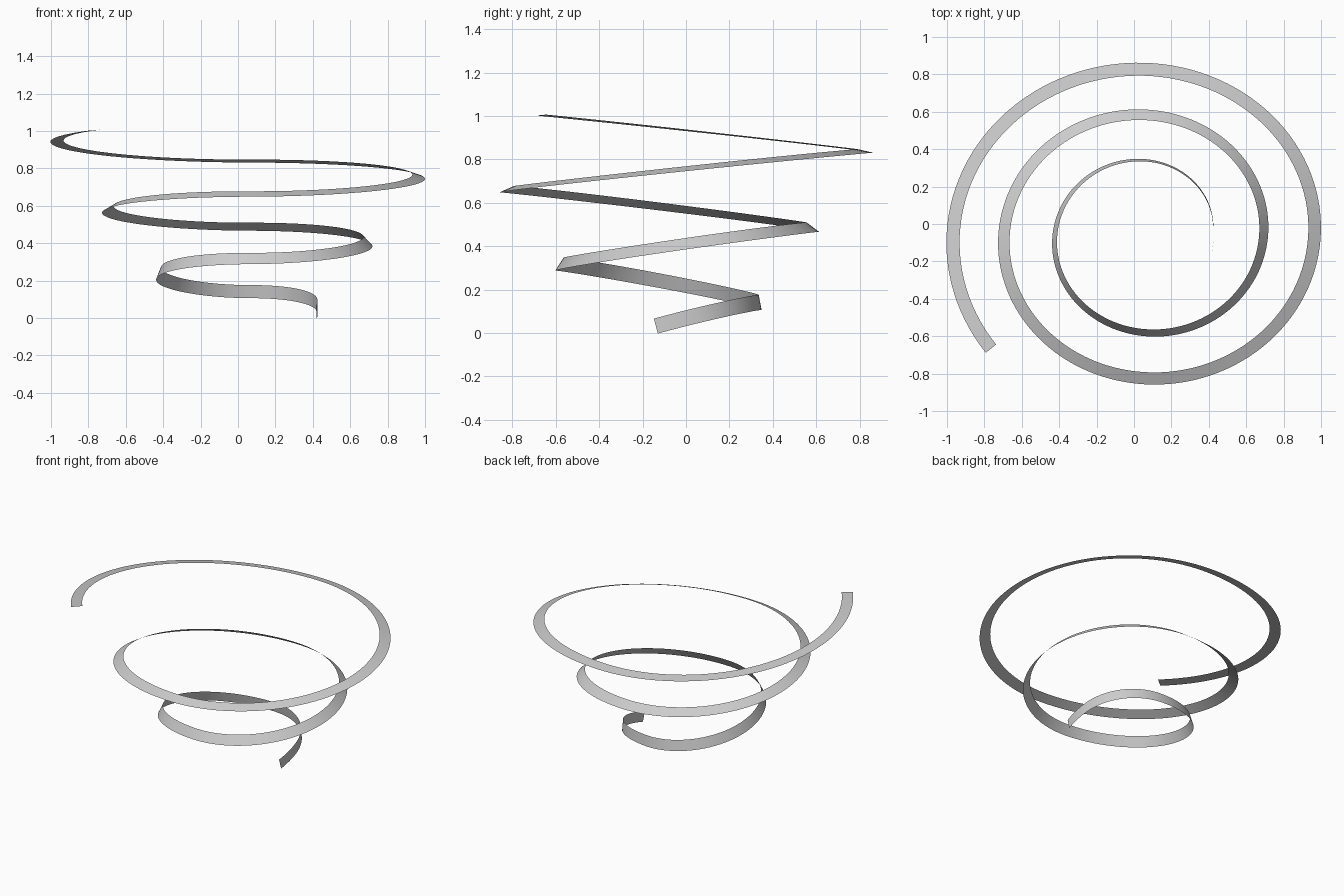
import bpy, bmesh
from math import sin, cos, pi, radians, floor
from mathutils import Vector

if "Cube" in bpy.data.objects:
    bpy.data.objects.remove(bpy.data.objects["Cube"])

T0, T1, STEPS, WIDTH = -0.0385, 2.607, 320, 0.071

# Heights at each front / back extreme of the spiral (every half turn)
HEIGHTS = [-0.035, 0.141, 0.318, 0.488, 0.663, 0.839, 1.043]
# Roll of the ribbon: upright at the bottom, flat at the top (turns, degrees)
ROLL = [(-0.1, -1), (0.0, 0), (0.25, 10), (0.75, 32), (1.25, 53),
        (1.75, 66), (2.25, 77), (2.7, 89)]


def y_pos(t):
    return -0.06 + (0.339 + 0.2435 * t) * sin(2 * pi * t)


def centre(t):
    x = 0.067 + (0.354 + 0.272 * t) * cos(2 * pi * t)
    if t < 0.04:                       # straighter lead-in
        x += 0.018 * ((0.04 - t) / 0.0785) ** 2
    k = floor((t + 0.25) / 0.5)
    f = (t + 0.25) / 0.5 - k
    f = (1 - cos(pi * f)) / 2          # climbs in straight lines from the side
    return Vector((x, y_pos(t), HEIGHTS[k] + (HEIGHTS[k + 1] - HEIGHTS[k]) * f))


def roll(t):
    for (a, ra), (b, rb) in zip(ROLL, ROLL[1:]):
        if t <= b:
            return radians(ra + (rb - ra) * (t - a) / (b - a))
    return radians(ROLL[-1][1])


# Spiral ribbon: sweep a flat line along the path
bm = bmesh.new()
previous = None
for i in range(STEPS + 1):
    t = T0 + (T1 - T0) * i / STEPS
    p = centre(t)
    tan = (centre(t + 0.003) - centre(t - 0.003)).normalized()
    out = Vector((tan.y, -tan.x, 0)).normalized()
    up = out.cross(tan)
    w = (up * cos(roll(t)) - out * sin(roll(t))) * WIDTH / 2
    pair = (bm.verts.new(p - w), bm.verts.new(p + w))
    if previous:
        bm.faces.new((previous[0], pair[0], pair[1], previous[1])).smooth = True
    previous = pair

mesh = bpy.data.meshes.new("spiral_ribbon")
bm.to_mesh(mesh)
bm.free()
bpy.context.collection.objects.link(bpy.data.objects.new("spiral_ribbon", mesh))
